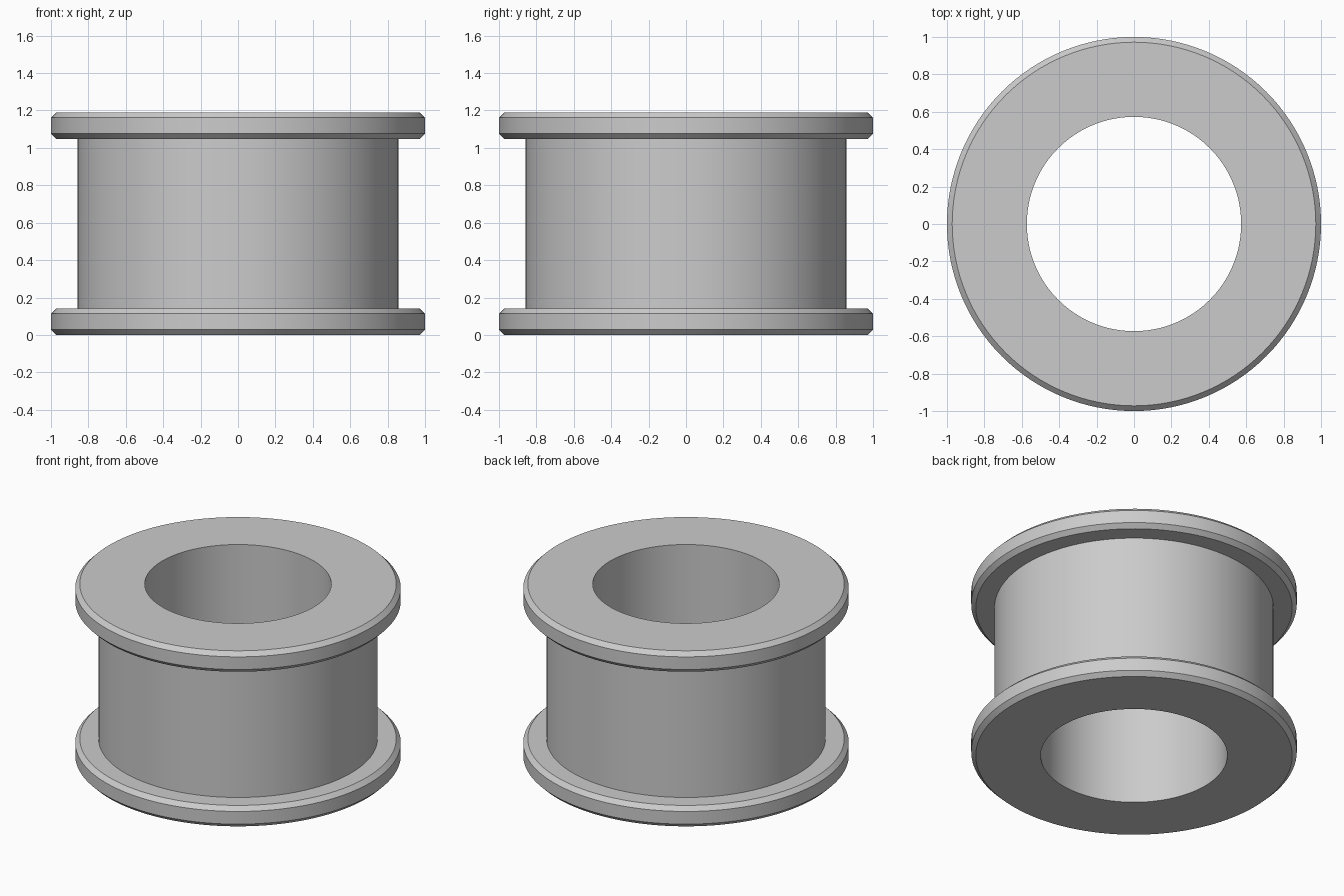
import bpy, bmesh
from math import cos, sin, tau, radians

cube = bpy.data.objects.get("Cube")
if cube:
    bpy.data.objects.remove(cube, do_unlink=True)

SIDES = 128
HEIGHT = 1.19
FLANGE = 0.142
CHAMFER = 0.028
R_BORE, R_BARREL, R_RIM = 0.573, 0.857, 1.0

grey = bpy.data.materials.new("plain grey")
grey.use_nodes = True
colour = (0.6, 0.6, 0.6, 1)
grey.diffuse_color = colour
grey.node_tree.nodes["Principled BSDF"].inputs["Base Color"].default_value = colour

# Lower half of the cross-section, from the bore out to the barrel
lower = [
    (R_BORE, 0),
    (R_RIM - CHAMFER, 0),
    (R_RIM, CHAMFER),
    (R_RIM, FLANGE - CHAMFER),
    (R_RIM - CHAMFER, FLANGE),
    (R_BARREL, FLANGE),
]
# Mirror it for the upper flange
profile = lower + [(r, HEIGHT - z) for r, z in reversed(lower)]

# Revolve the closed section into a flanged sleeve
bm = bmesh.new()
rings = []
for i in range(SIDES):
    a = tau * i / SIDES
    rings.append([bm.verts.new((r * cos(a), r * sin(a), z)) for r, z in profile])
for i in range(SIDES):
    here, after = rings[i], rings[(i + 1) % SIDES]
    for j in range(len(profile)):
        k = (j + 1) % len(profile)
        bm.faces.new((here[j], after[j], after[k], here[k]))
bmesh.ops.recalc_face_normals(bm, faces=bm.faces)

mesh = bpy.data.meshes.new("flanged_sleeve")
bm.to_mesh(mesh)
bm.free()
mesh.materials.append(grey)
sleeve = bpy.data.objects.new("flanged_sleeve", mesh)
bpy.context.collection.objects.link(sleeve)

# Smooth round walls, crisp chamfers
bpy.ops.object.select_all(action="DESELECT")
sleeve.select_set(True)
bpy.context.view_layer.objects.active = sleeve
bpy.ops.object.shade_smooth_by_angle(angle=radians(30))
